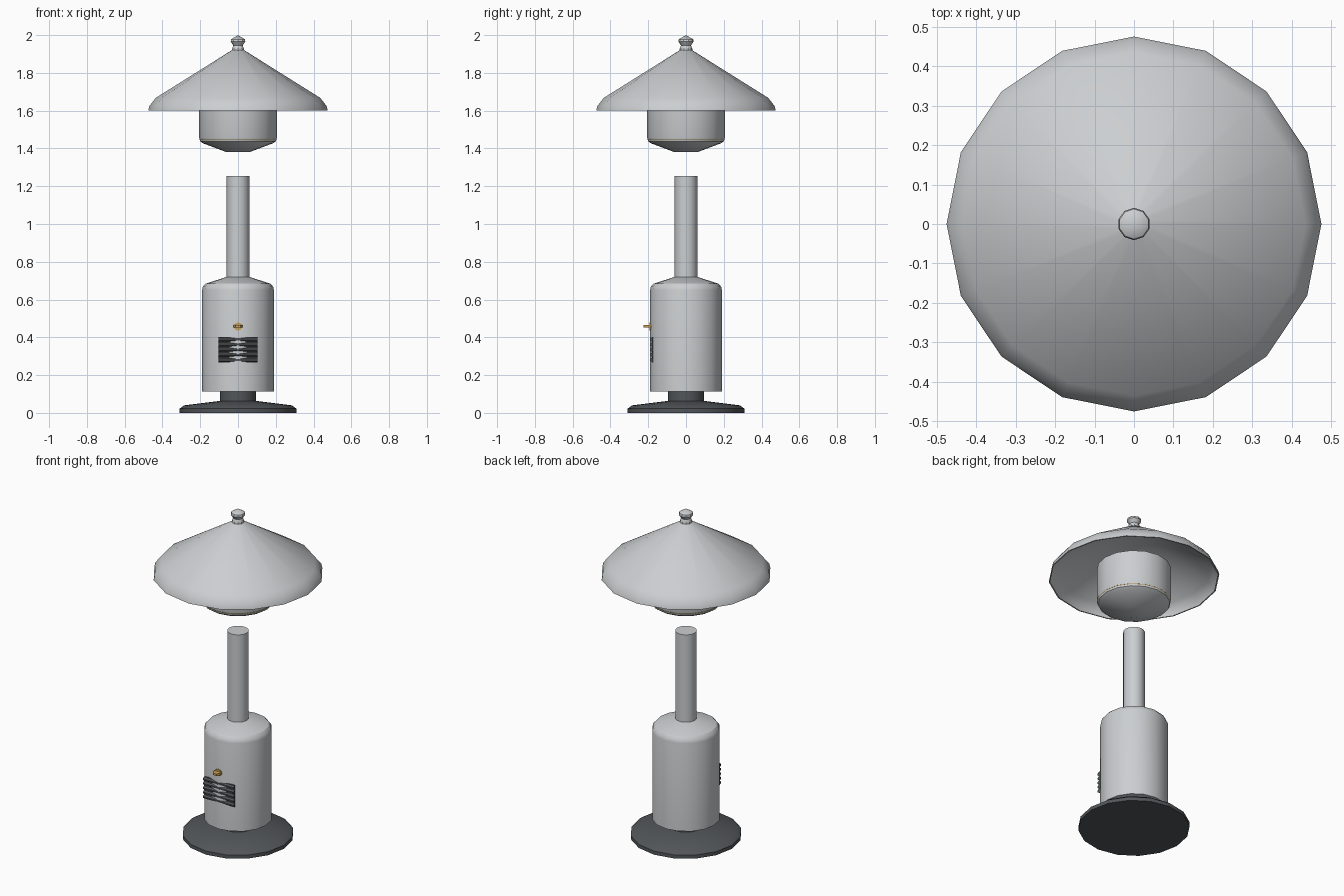
import bpy, bmesh, math

cube = bpy.data.objects.get("Cube")
if cube:
    bpy.data.objects.remove(cube, do_unlink=True)


def material(name, rgb):
    m = bpy.data.materials.new(name)
    m.use_nodes = True
    m.diffuse_color = (*rgb, 1)
    m.node_tree.nodes["Principled BSDF"].inputs["Base Color"].default_value = (*rgb, 1)
    return m


steel = material("light steel", (0.6, 0.62, 0.635))
dark = material("dark grey", (0.085, 0.093, 0.1))
gold = material("gold", (0.6, 0.36, 0.09))


def finish(bm, name, mat, smooth=0):
    bmesh.ops.recalc_face_normals(bm, faces=bm.faces)
    mesh = bpy.data.meshes.new(name)
    bm.to_mesh(mesh)
    bm.free()
    mesh.materials.append(mat)
    obj = bpy.data.objects.new(name, mesh)
    bpy.context.collection.objects.link(obj)
    if smooth:
        bpy.ops.object.select_all(action='DESELECT')
        obj.select_set(True)
        bpy.context.view_layer.objects.active = obj
        bpy.ops.object.shade_smooth_by_angle(angle=math.radians(smooth))
    return obj


def lathe(name, profile, mat, sides=16, smooth=30):
    """Revolve (radius, height) points about z; open ends are capped."""
    bm = bmesh.new()
    rings = []
    for r, z in profile:
        if r == 0:
            rings.append([bm.verts.new((0, 0, z))] * sides)
        else:
            angles = [math.pi / 2 + math.tau * i / sides for i in range(sides)]
            rings.append([bm.verts.new((r * math.cos(a), r * math.sin(a), z)) for a in angles])
    for low, high in zip(rings, rings[1:]):
        for i in range(sides):
            j = (i + 1) % sides
            corners = list(dict.fromkeys((low[i], low[j], high[j], high[i])))
            bm.faces.new(corners)
    for ring, (r, z) in ((rings[0], profile[0]), (rings[-1], profile[-1])):
        if r:
            bm.faces.new(ring)
    return finish(bm, name, mat, smooth)


def prism(name, outline, axis, start, end, mat):
    """Extrude a 2D outline along x (outline in y, z) or along z (outline in x, y)."""
    bm = bmesh.new()
    place = (lambda p, t: (t, *p)) if axis == 'x' else (lambda p, t: (*p, t))
    a, b = ([bm.verts.new(place(p, t)) for p in outline] for t in (start, end))
    bm.faces.new(a)
    bm.faces.new(b)
    for i in range(len(a)):
        j = (i + 1) % len(a)
        bm.faces.new((a[i], a[j], b[j], b[i]))
    return finish(bm, name, mat)


# Base and neck
lathe("base", [(0.31, 0), (0.31, 0.022), (0.285, 0.04), (0.1, 0.063)], dark)
lathe("base_neck", [(0.095, 0.05), (0.095, 0.12)], dark)

# Tank housing and pole
lathe("tank_housing", [(0.19, 0.112), (0.19, 0.65), (0.186, 0.668), (0.172, 0.684),
                       (0.06, 0.72)], steel)
lathe("pole", [(0.06, 0.7), (0.06, 1.255)], steel)

# Burner head, with a fine trim ring at its shoulder
lathe("burner_head", [(0.06, 1.38), (0.185, 1.427), (0.2, 1.438), (0.207, 1.46),
                      (0.207, 1.66)], steel)
lathe("burner_trim", [(0.2, 1.444), (0.205, 1.45), (0.2, 1.456)], gold)

# Hollow reflector hood, closed by an inner skin
lathe("hood", [(0, 1.91), (0.43, 1.66), (0.462, 1.625), (0.468, 1.6), (0.475, 1.6),
               (0.469, 1.625), (0.435, 1.668), (0.03, 1.922), (0, 1.925)], steel)
lathe("finial", [(0.034, 1.915), (0.034, 1.928), (0.026, 1.945), (0.041, 1.966),
                 (0.038, 1.978), (0, 2.0)], steel, sides=10)

# Louvred vent
prism("vent_plate", [(-0.181, 0.268), (-0.174, 0.268), (-0.174, 0.402), (-0.181, 0.402)],
      'x', -0.102, 0.102, dark)
for i in range(5):
    z = 0.281 + i * 0.027
    prism(f"vent_slat_{i + 1}", [(-0.179, z - 0.012), (-0.191, z - 0.005), (-0.191, z + 0.003),
                                 (-0.179, z + 0.012)], 'x', -0.104, 0.104, dark)

# Control knob: round plate and horizontal grip
plate = lathe("knob_plate", [(0.022, 0), (0.022, 0.014)], gold, sides=8)
plate.rotation_euler.x = math.pi / 2
plate.location = (0, -0.179, 0.457)
prism("knob_grip", [(-0.023, -0.19), (-0.023, -0.21), (-0.012, -0.226), (0.012, -0.226),
                    (0.023, -0.21), (0.023, -0.19)], 'z', 0.453, 0.465, gold)
